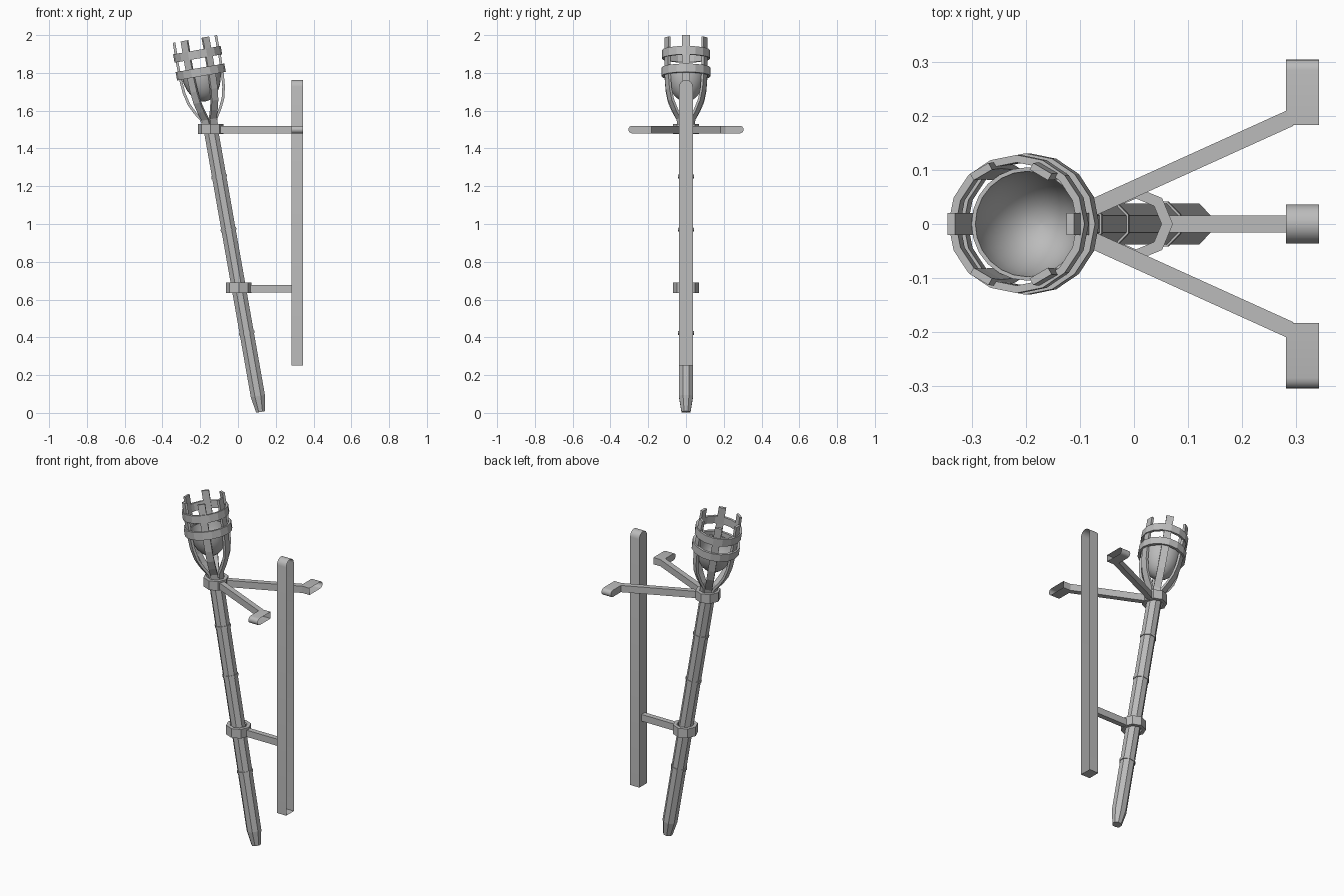
import bpy, bmesh, math
from mathutils import Matrix, Vector

if "Cube" in bpy.data.objects:
    bpy.data.objects.remove(bpy.data.objects["Cube"], do_unlink=True)

steel = bpy.data.materials.new("grey_steel")
steel.use_nodes = True
GREY = (0.5, 0.5, 0.5, 1)
steel.diffuse_color = GREY
steel.node_tree.nodes["Principled BSDF"].inputs["Base Color"].default_value = GREY

# Torch frame: local z runs up the leaning shaft
LEAN = Matrix.Translation((0.12, 0, 0.005)) @ Matrix.Rotation(math.radians(-10), 4, 'Y')


def finish(name, bm, matrix=Matrix(), smooth=None, normals=True):
    if normals:
        bmesh.ops.recalc_face_normals(bm, faces=bm.faces)
    bm.transform(matrix)
    mesh = bpy.data.meshes.new(name)
    bm.to_mesh(mesh)
    bm.free()
    mesh.materials.append(steel)
    obj = bpy.data.objects.new(name, mesh)
    bpy.context.collection.objects.link(obj)
    if smooth:
        bpy.ops.object.select_all(action='DESELECT')
        obj.select_set(True)
        bpy.context.view_layer.objects.active = obj
        bpy.ops.object.shade_smooth_by_angle(angle=math.radians(smooth))
    return obj


def lathe(name, profile, sides, turn=0, closed=False, matrix=LEAN, smooth=None):
    """Turn (radius, height) points around z; closed profiles make tubes."""
    bm = bmesh.new()
    rings = []
    for r, z in profile:
        angles = [math.tau * (i + turn) / sides for i in range(sides)]
        rings.append([bm.verts.new((r * math.cos(a), r * math.sin(a), z)) for a in angles])
    pairs = list(zip(rings, rings[1:]))
    if closed:
        pairs.append((rings[-1], rings[0]))
    else:
        bm.faces.new(rings[0])
        bm.faces.new(rings[-1])
    for low, high in pairs:
        for i in range(sides):
            j = (i + 1) % sides
            bm.faces.new((low[i], low[j], high[j], high[i]))
    return finish(name, bm, matrix, smooth)


def tube(name, inner, outer, low, high, sides, matrix=LEAN, turn=0):
    profile = [(inner, low), (outer, low), (outer, high), (inner, high)]
    return lathe(name, profile, sides, turn, True, matrix)


def bar(name, start, end, width, height):
    """Box between two points at the same height."""
    start, end = Vector(start), Vector(end)
    way = end - start
    bm = bmesh.new()
    bmesh.ops.create_cube(bm, size=1)
    bm.transform(Matrix.Diagonal((way.length, width, height, 1)))
    turn = Matrix.Rotation(math.atan2(way.y, way.x), 4, 'Z')
    return finish(name, bm, Matrix.Translation((start + end) / 2) @ turn)


def wall_plate(name, half, length, matrix):
    """Channel with an arched end and an open back on +x, long along local z."""
    outline = [(-half, 0), (half, 0)]
    for i in range(9):
        a = math.pi * i / 8
        outline.append((half * math.cos(a), length - half + half * math.sin(a)))
    bm = bmesh.new()
    front = [bm.verts.new((0.282, y, z)) for y, z in outline]
    back = [bm.verts.new((0.343, y, z)) for y, z in outline]
    bm.faces.new(front[::-1])
    for i in range(len(front)):
        j = (i + 1) % len(front)
        bm.faces.new((front[i], front[j], back[j], back[i]))
    return finish(name, bm, matrix, smooth=30)


# Shaft with tapered foot and thin bands
lathe("shaft", [(0.026, 0), (0.041, 0.085), (0.041, 1.54)], 8, 0.5)
for i, height in enumerate((0.425, 0.98, 1.265)):
    tube(f"shaft_band_{i + 1}", 0.038, 0.045, height - 0.007, height + 0.007, 8, turn=0.5)

# Level collars gripping the shaft
for name, x, z in (("lower_collar", 0.004, 0.663), ("upper_collar", -0.145, 1.503)):
    tube(name, 0.047, 0.068, -0.027, 0.027, 8, Matrix.Translation((x, 0, z)))

# Fire bowl, a smooth open cup with a thin wall
RIM, DEPTH = 1.83, 0.16
outer = [(0.105 * math.cos(a), RIM - DEPTH * math.sin(a))
         for a in [math.pi / 2 * (0.98 - i / 8 * 0.98) for i in range(9)]]
inner = [(r * 0.93, RIM - (RIM - z) * 0.94) for r, z in reversed(outer)]
lathe("fire_bowl", outer + inner, 24, smooth=40)

# Six bent straps forming the basket
PATH = [(0.032, 1.53), (0.04, 1.575), (0.068, 1.62), (0.092, 1.67),
        (0.106, 1.73), (0.112, 1.80), (0.114, 1.90), (0.112, 2.005)]
for k in range(6):
    bm = bmesh.new()
    rows = []
    for i, (r, z) in enumerate(PATH):
        a, b = PATH[max(i - 1, 0)], PATH[min(i + 1, len(PATH) - 1)]
        along = Vector((b[0] - a[0], 0, b[1] - a[1])).normalized()
        out = Vector((along.z, 0, -along.x)) * 0.007
        mid = Vector((r, 0, z))
        side = Vector((0, 0.02, 0))
        corners = (mid + out + side, mid + out - side, mid - out - side, mid - out + side)
        rows.append([bm.verts.new(c) for c in corners])
    bm.faces.new(rows[0])
    bm.faces.new(rows[-1])
    for low, high in zip(rows, rows[1:]):
        for i in range(4):
            j = (i + 1) % 4
            bm.faces.new((low[i], low[j], high[j], high[i]))
    finish(f"basket_strap_{k + 1}", bm, LEAN @ Matrix.Rotation(math.tau * k / 6, 4, 'Z'))

# Hoops around the basket
tube("lower_hoop", 0.116, 0.131, 1.805, 1.85, 16)
tube("upper_hoop", 0.114, 0.128, 1.9, 1.945, 16)

# Long wall plate and its lower arm
wall_plate("wall_plate", 0.036, 1.513, Matrix.Translation((0, 0, 0.25)))
bar("lower_arm", (0.06, 0, 0.658), (0.285, 0, 0.658), 0.031, 0.04)

# Mirrored upper arms and feet
for side, s in (("left", 1), ("right", -1)):
    bar(f"upper_arm_{side}", (-0.095, s * 0.022, 1.5), (0.289, s * 0.196, 1.5), 0.031, 0.04)
    lay = Matrix.Translation((0, s * 0.183, 1.5)) @ Matrix.Rotation(-s * math.pi / 2, 4, 'X')
    wall_plate(f"wall_foot_{side}", 0.02, 0.122, lay)
